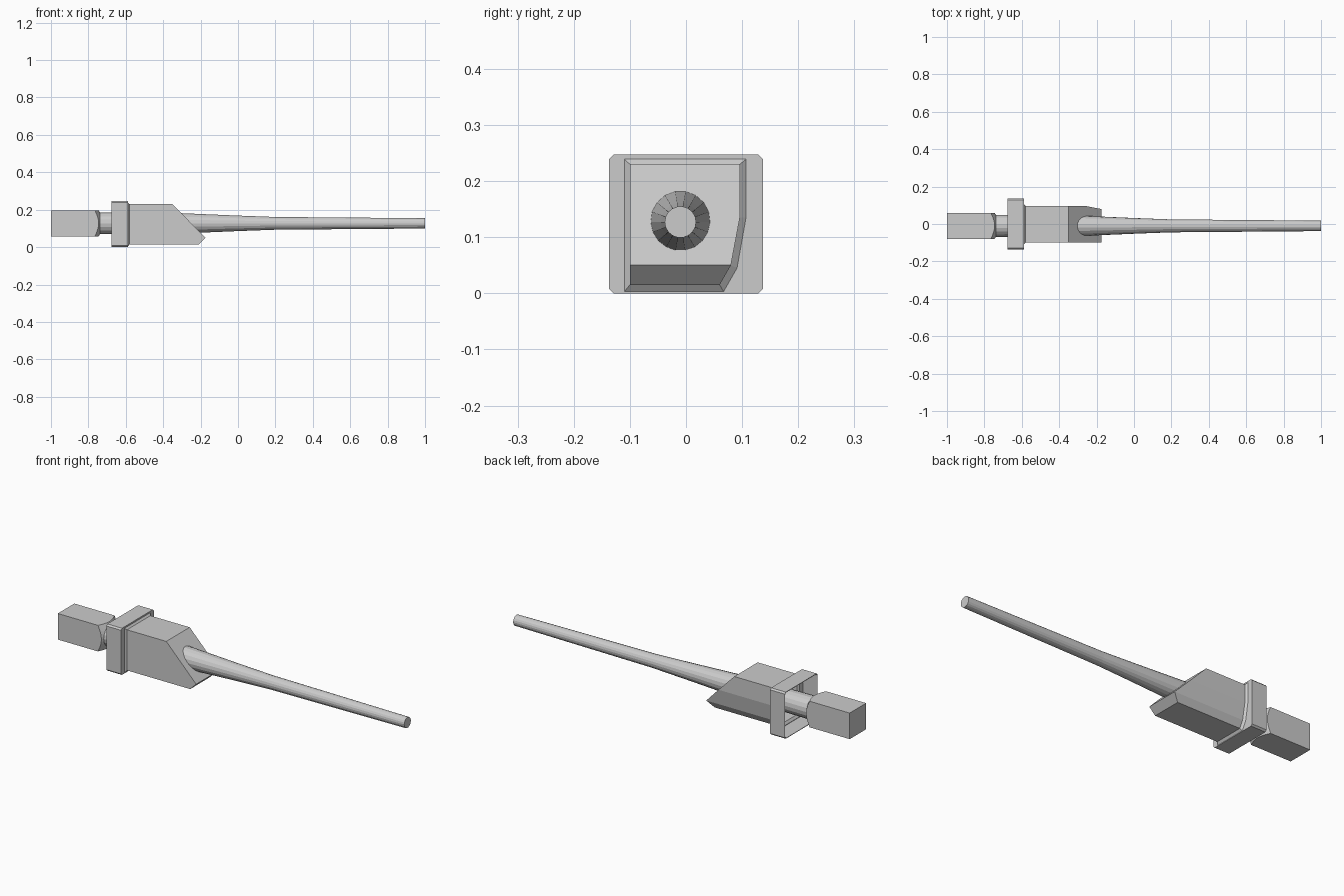
import bpy, bmesh
from math import cos, sin, pi

if "Cube" in bpy.data.objects:
    bpy.data.objects.remove(bpy.data.objects["Cube"])

CY, CZ = -0.01, 0.127   # barrel axis


def loft(name, sections, caps=()):
    """Bridge closed sections of equal point count; caps list (section, indices)."""
    bm = bmesh.new()
    rings = [[bm.verts.new(p) for p in s] for s in sections]
    n = len(rings[0])
    for a, b in zip(rings, rings[1:]):
        for i in range(n):
            j = (i + 1) % n
            bm.faces.new((a[i], a[j], b[j], b[i]))
    for s, idx in caps:
        bm.faces.new([rings[s][i] for i in idx])
    bmesh.ops.remove_doubles(bm, verts=bm.verts, dist=0.0003)
    me = bpy.data.meshes.new(name)
    bm.to_mesh(me)
    bm.free()
    ob = bpy.data.objects.new(name, me)
    bpy.context.collection.objects.link(ob)
    return ob


def at(x, pts):
    return [(x, y, z) for y, z in pts]


def ring(x, r, n):
    # runs from +y towards -z, so faces point outward along +x lofts
    return [(x, CY + r * cos(2 * pi * i / n), CZ + r * sin(2 * pi * i / n))
            for i in range(n)][::-1]


def chamfered(half, z0, z1, c):
    h = half
    return [(-h, z1 - c), (-h + c, z1), (h - c, z1), (h, z1 - c),
            (h, z0 + c), (h - c, z0), (-h + c, z0), (-h, z0 + c)]


# Cross-sections of the hollow body and its flared foot
body = [(-0.1, 0.23), (-0.1, 0.23), (0.096, 0.23), (0.096, 0.135),
        (0.08, 0.05), (0.06, 0.015), (-0.1, 0.015), (-0.1, 0.05)]
foot = [(-0.11, 0.239), (-0.11, 0.239), (0.107, 0.239), (0.107, 0.135),
        (0.091, 0.045), (0.067, 0.003), (-0.11, 0.003), (-0.11, 0.045)]
outer = chamfered(0.137, 0.0, 0.247, 0.008)
inner = chamfered(0.134, 0.003, 0.244, 0.007)

# Open collar with thin walls and a front rim around the body
loft("collar", [at(-0.592, inner), at(-0.675, inner), at(-0.675, outer),
                at(-0.589, outer), at(-0.589, foot)])


# Body shell with slanted front, open at the back
def front_x(z):
    return -0.175 - (z - 0.05) * 0.972 if z >= 0.05 else -0.175 - (0.05 - z)


loft("slanted_body",
     [at(-0.589, foot), at(-0.58, body), [(front_x(z), y, z) for y, z in body]],
     caps=[(2, (1, 2, 3, 4, 7)), (2, (7, 4, 5, 6))])

# Tapered barrel
N = 18
profile = [(-0.75, 0.059), (-0.30, 0.055), (0.0, 0.042), (0.2, 0.0345), (1.0, 0.028)]
loft("barrel", [ring(x, r, N) for x, r in profile],
     caps=[(0, range(N)[::-1]), (len(profile) - 1, range(N))])

# Square rear block with a conical turned shoulder
M, H = 32, 0.069
square = []
for i in range(M):
    a = -2 * pi * (i + 1) / M
    k = H / max(abs(cos(a)), abs(sin(a)))
    square.append((k, CY + k * cos(a), CZ + k * sin(a)))
loft("rear_block",
     [[(-1.0, y, z) for k, y, z in square],
      [(-0.745 - (k - H) * 0.7, y, z) for k, y, z in square],
      ring(-0.738, 0.058, M)],
     caps=[(0, range(M)[::-1]), (2, range(M))])
